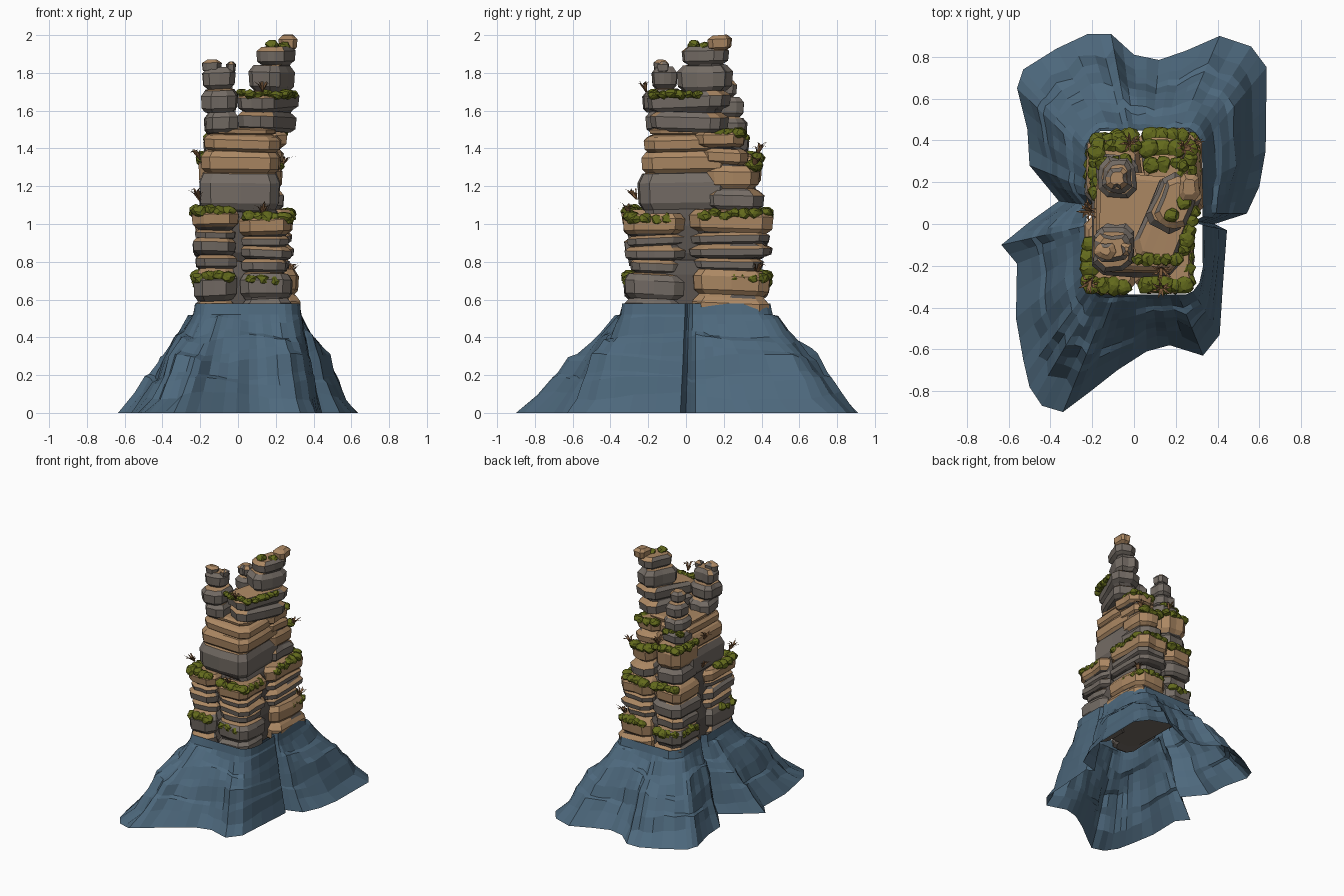
import bpy, bmesh, math, random
from mathutils import Vector, Matrix
random.seed(7)
R = random.uniform


def mat(name, c):
    m = bpy.data.materials.new(name)
    m.diffuse_color = (*c, 1)
    return m


GREY, TAN, DARK = 0, 1, 2
rock_mats = [mat("grey rock", (0.175, 0.150, 0.130)),
             mat("tan rock", (0.41, 0.245, 0.125)),
             mat("dark crevice rock", (0.105, 0.09, 0.08))]
blue = mat("blue slope", (0.075, 0.14, 0.205))
moss_mat = mat("olive moss", (0.125, 0.145, 0.012))
twig_mat = mat("dry brown twig", (0.23, 0.115, 0.05))


def finish(name, bm, mats, recalc=True):
    if recalc:
        bmesh.ops.recalc_face_normals(bm, faces=bm.faces)
    me = bpy.data.meshes.new(name)
    bm.to_mesh(me)
    bm.free()
    for m in mats:
        me.materials.append(m)
    ob = bpy.data.objects.new(name, me)
    bpy.context.collection.objects.link(ob)
    return ob


# Flared blue skirt: footprint outline swept up to a rectangular collar
foot = [(-.635, -.10), (-.56, -.19), (-.565, -.45), (-.53, -.65), (-.50, -.78), (-.44, -.87),
        (-.34, -.90), (-.22, -.81), (-.08, -.70), (.06, -.61), (.17, -.58), (.33, -.63),
        (.41, -.53), (.425, -.30), (.445, -.03), (.385, .0), (.54, .05), (.60, .18),
        (.63, .35), (.635, .75), (.56, .85), (.41, .90), (.25, .83), (.12, .785), (0, .81),
        (-.11, .91), (-.22, .91), (-.37, .84), (-.53, .74), (-.56, .65), (-.51, .45),
        (-.50, .28), (-.36, .11), (-.50, .01)]
dense = []
for i, p in enumerate(foot):
    q = foot[(i + 1) % len(foot)]
    dense += [p, ((p[0] + q[0]) / 2, (p[1] + q[1]) / 2)]


def collar(p):
    cx, cy = .05, .055
    dx, dy = p[0] - cx, p[1] - cy
    k = min(.28 / max(abs(dx), 1e-5), .395 / max(abs(dy), 1e-5))
    if abs(p[0]) < .42 and abs(p[1]) < .13:      # the two side clefts
        k *= .86
    x, y = dx * k, dy * k
    over = abs(x) / .28 + abs(y) / .395 - 1.78   # chamfered corners
    if over > 0:
        x, y = x * (1 - over * .45), y * (1 - over * .45)
    return cx + x, cy + y


bm = bmesh.new()
profile = [(0, 1), (.09, .79), (.17, .68), (.20, .60), (.29, .50), (.325, .42), (.39, .30),
           (.42, .20), (.49, .08), (.52, .02), (.58, -.01)]
rib = [R(-.05, .05) for _ in dense]
rows = []
for j, (z, f) in enumerate(profile):
    row = []
    for i, p in enumerate(dense):
        c = collar(p)
        amp = 1 if 0 < j < 9 else 0
        g = f + amp * (rib[i] * min(1, 2 * f) + R(-.018, .018))
        zz = z + amp * (.022 * math.sin(i * .45 + j) + R(-.006, .006))
        row.append(bm.verts.new((c[0] + (p[0] - c[0]) * g, c[1] + (p[1] - c[1]) * g, zz)))
    rows.append(row)
n = len(dense)
for a, b in zip(rows, rows[1:]):
    for i in range(n):
        k = (i + 1) % n
        bm.faces.new((a[i], a[k], b[k], b[i]))
finish("blue_slope_skirt", bm, [blue], False)


# Rock columns: stacked chamfered slabs (z0, z1, x0, x1, y0, y1, colour)
def column(name, layers, rot=0):
    bm = bmesh.new()
    rings, cols = [], []
    for z0, z1, x0, x1, y0, y1, col in layers:
        cx, cy, a, b = (x0 + x1) / 2, (y0 + y1) / 2, (x1 - x0) / 2, (y1 - y0) / 2
        c = min(.05, a * .45, b * .45)
        plan = [(-a + c, -b), (0, -b), (a - c, -b), (a, -b + c), (a, 0), (a, b - c),
                (a - c, b), (0, b), (-a + c, b), (-a, b - c), (-a, 0), (-a, -b + c)]
        plan = [(x + R(-.008, .008), y + R(-.008, .008)) for x, y in plan]
        tx, ty, h = R(-.05, .05), R(-.05, .05), z1 - z0
        for z, s in ((z0, .022), (z0 + .18 * h, .004), (z0 + .74 * h, 0), (z1, .02)):
            ring = []
            for x, y in plan:
                k = 1 - s / max(min(a, b), .03)
                v = Matrix.Rotation(rot, 3, 'Z') @ Vector((x * k, y * k, 0))
                ring.append(bm.verts.new((cx + v.x, cy + v.y, z + tx * x + ty * y)))
            rings.append(ring)
            cols.append(col)
        cols[-1] = DARK
    for j in range(len(rings) - 1):
        for i in range(12):
            k = (i + 1) % 12
            f = bm.faces.new((rings[j][i], rings[j][k], rings[j + 1][k], rings[j + 1][i]))
            f.material_index = cols[j]
    bm.faces.new(rings[0][::-1])
    bm.faces.new(rings[-1])
    bmesh.ops.recalc_face_normals(bm, faces=bm.faces)
    for f in bm.faces:
        f.normal_update()
        if f.normal.z > .7:       # weathered ledge tops
            f.material_index = TAN
    finish(name, bm, rock_mats)


column("core_pillar", [
    (.5, .80, -.19, .24, -.24, .36, DARK), (.81, 1.07, -.19, .23, -.24, .34, DARK),
    (1.08, 1.27, -.20, .22, -.25, .24, GREY), (1.275, 1.385, -.195, .22, -.235, .24, TAN),
    (1.39, 1.47, -.18, .225, -.22, .25, TAN), (1.475, 1.51, -.16, .20, -.19, .23, TAN)])
column("front_left_column", [
    (.5, .60, -.225, -.015, -.32, .04, GREY), (.605, .75, -.235, -.005, -.325, .04, GREY),
    (.76, .83, -.22, -.01, -.30, .04, GREY), (.835, .92, -.24, -.005, -.32, .05, GREY),
    (.925, .975, -.225, -.01, -.31, .04, GREY), (.98, 1.07, -.24, -.0, -.335, .05, TAN)])
column("front_right_column", [
    (.5, .60, .015, .28, -.32, -.02, GREY), (.605, .73, .01, .29, -.325, -.015, GREY),
    (.74, .81, .02, .26, -.29, -.02, GREY), (.815, .88, .01, .28, -.32, -.01, GREY),
    (.885, .94, .015, .27, -.31, -.01, GREY), (.945, 1.05, .01, .285, -.33, -.005, TAN)])
column("back_right_column", [
    (.5, .615, .03, .33, .03, .44, TAN), (.62, .75, .03, .315, .035, .44, TAN),
    (.76, .82, .03, .27, .03, .41, GREY), (.825, .885, .03, .29, .02, .455, GREY),
    (.89, .95, .03, .28, .02, .44, GREY), (.955, 1.07, .02, .29, .02, .455, TAN),
    (1.08, 1.18, .04, .24, .10, .41, GREY), (1.19, 1.31, .05, .235, .10, .385, TAN),
    (1.32, 1.40, .05, .235, .08, .335, TAN), (1.405, 1.49, .05, .255, .05, .305, TAN)])
column("back_left_column", [
    (.5, .59, -.22, .02, .10, .43, GREY), (.595, .71, -.23, .02, .10, .435, GREY),
    (.72, .81, -.21, .02, .10, .40, GREY), (.815, .93, -.23, .02, .09, .43, GREY),
    (.94, 1.06, -.225, .02, .10, .43, TAN), (1.07, 1.19, -.20, .02, .10, .39, GREY),
    (1.195, 1.36, -.205, .03, .10, .40, TAN), (1.37, 1.46, -.18, .02, .12, .33, GREY),
    (1.465, 1.56, -.17, .01, .13, .32, GREY), (1.565, 1.67, -.15, -.01, .15, .30, GREY),
    (1.675, 1.76, -.13, -.03, .17, .27, GREY)])
column("left_tower", [
    (1.48, 1.59, -.175, .0, -.215, .0, GREY), (1.595, 1.71, -.19, -.005, -.225, -.02, GREY),
    (1.715, 1.83, -.185, -.015, -.175, -.05, GREY)])
column("left_tower_tip", [(1.80, 1.87, -.185, -.09, -.165, -.09, GREY)])
column("left_tower_small_tip", [(1.80, 1.86, -.06, -.01, -.15, -.09, GREY)])
T = -math.radians(24)
column("tall_tower", [
    (1.49, 1.595, .055, .255, -.185, .225, GREY), (1.60, 1.70, .055, .27, -.20, .235, GREY),
    (1.705, 1.84, .09, .275, -.035, .235, GREY), (1.845, 1.94, .12, .285, -.02, .225, GREY)], T)
column("tall_tower_peak", [(1.92, 2.0, .215, .31, .12, .24, TAN)])


# Moss: strips of flattened lumps draped along the ledges
def moss(name, x0, y0, x1, y1, z, r=.042):
    bm = bmesh.new()
    L = math.hypot(x1 - x0, y1 - y0)
    cnt = max(2, int(L / .045) + 1)
    for i in range(cnt):
        t = i / (cnt - 1)
        s = r * R(.8, 1.15)
        m = (Matrix.Translation((x0 + (x1 - x0) * t, y0 + (y1 - y0) * t, z + R(-.01, .008)))
             @ Matrix.Diagonal((s, s, s * .72, 1)))
        vs = bmesh.ops.create_icosphere(bm, subdivisions=2, radius=1, matrix=m)["verts"]
        for v in vs:
            v.co += Vector((R(-.006, .006), R(-.006, .006), R(-.005, .005)))
    finish(name, bm, [moss_mat])


low = [(-.20, -.29, -.06, -.30, .72), (.07, -.30, .20, -.29, .70), (-.21, -.27, -.21, -.14, .72),
       (.28, .25, .28, .40, .71), (-.18, .40, -.04, .41, .69), (-.20, .18, -.20, .34, .69),
       (.10, .42, .24, .41, .72)]
mid = [(-.20, -.29, -.05, -.30, 1.07), (-.22, -.27, -.21, -.10, 1.07), (.06, -.29, .24, -.29, 1.035),
       (.255, -.27, .25, -.10, 1.03), (.265, .10, .26, .36, 1.05), (-.18, .40, -.02, .41, 1.05),
       (.08, .42, .23, .42, 1.06)]
high = [(-.17, .37, .0, .375, 1.35), (-.18, .15, -.18, .34, 1.35), (.21, .12, .23, .28, 1.48),
        (.08, .28, .2, .29, 1.48), (.07, .36, .2, .36, 1.305)]
top = [(.02, -.17, .20, -.17, 1.69), (.24, -.12, .29, .06, 1.69), (.18, .04, .24, .10, 1.945),
       (-.15, .29, -.04, .30, 1.46)]
for tier, strips in (("low", low), ("middle", mid), ("high", high), ("top", top)):
    for i, s in enumerate(strips):
        moss(f"{tier}_ledge_moss_{i + 1}", *s, .034 if tier == "top" else .042)


# Dry plants: bent thin blades fanning out from a stem
def tuft(name, x, y, z, lean):
    bm = bmesh.new()
    for i in range(9):
        a = i * 2.4 + R(-.3, .3)
        d = Vector((math.cos(a), math.sin(a), 0))
        side = Vector((-d.y, d.x, 0)) * .006
        base = Vector((x, y, z - .02))
        tilt = Vector((lean[0], lean[1], 0)) * .03
        p = base + d * R(.015, .03) + tilt + Vector((0, 0, R(.035, .06)))
        q = p + d * R(.02, .035) + Vector((0, 0, R(-.012, .018)))
        b = [bm.verts.new(v) for v in (base - side, base + side, p + side, p - side, q)]
        bm.faces.new(b[:4])
        bm.faces.new((b[3], b[2], b[4]))
    finish(name, bm, [twig_mat], False)


plants = [(-.20, .06, 1.36, -1, 0), (-.20, -.26, 1.15, -.6, -1), (.13, -.21, 1.72, 0, -.6),
          (.27, .37, .75, .6, .5), (.23, .36, 1.32, .5, .3), (-.20, .08, 1.14, -.6, 0),
          (.13, -.30, 1.07, 0, -.4), (-.02, .38, 1.39, 0, .4)]
for i, (x, y, z, lx, ly) in enumerate(plants):
    tuft(f"dry_plant_{i + 1}", x, y, z, (lx, ly))
